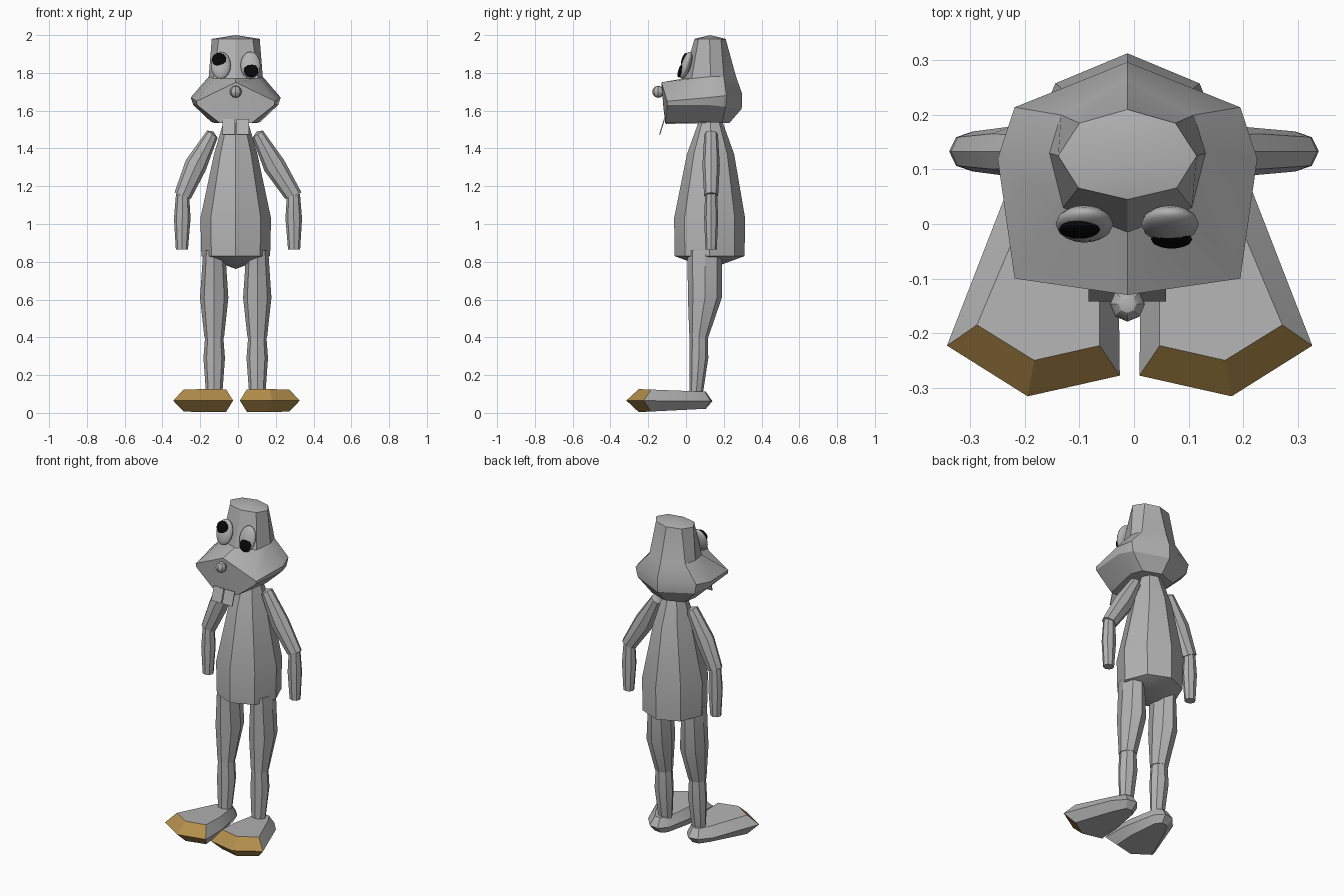
import bpy, bmesh, math
from mathutils import Vector

if "Cube" in bpy.data.objects:
    bpy.data.objects.remove(bpy.data.objects["Cube"])

CX = -0.012  # centre line of the figure


def material(name, rgb):
    m = bpy.data.materials.new(name)
    m.use_nodes = True
    m.diffuse_color = (*rgb, 1)
    m.node_tree.nodes["Principled BSDF"].inputs["Base Color"].default_value = (*rgb, 1)
    return m


grey = material("plain grey", (0.45, 0.45, 0.45))
gold = material("toe gold", (0.45, 0.27, 0.07))
black = material("pupil black", (0.002, 0.002, 0.002))


def finish(bm, name, mats, angle=30):
    bmesh.ops.recalc_face_normals(bm, faces=bm.faces)
    mesh = bpy.data.meshes.new(name)
    bm.to_mesh(mesh)
    bm.free()
    for m in mats:
        mesh.materials.append(m)
    ob = bpy.data.objects.new(name, mesh)
    bpy.context.collection.objects.link(ob)
    bpy.ops.object.select_all(action="DESELECT")
    ob.select_set(True)
    bpy.context.view_layer.objects.active = ob
    bpy.ops.object.shade_smooth_by_angle(angle=math.radians(angle))
    return ob


def loft(name, rings, start=None, end=None, mats=(grey,), paint=None):
    """Skin a stack of equal rings; ends are flat or run to a point."""
    bm = bmesh.new()
    loops = [[bm.verts.new(p) for p in r] for r in rings]
    n = len(loops[0])
    for a, b in zip(loops, loops[1:]):
        for i in range(n):
            j = (i + 1) % n
            f = bm.faces.new((a[i], a[j], b[j], b[i]))
            if paint and paint(i):
                f.material_index = 1
    for loop, tip in ((loops[0], start), (loops[-1], end)):
        if tip:
            t = bm.verts.new(tip)
            for i in range(n):
                bm.faces.new((loop[i], loop[(i + 1) % n], t))
        else:
            bm.faces.new(loop)
    return finish(bm, name, mats)


def oval(x, y, z, rx, ry, n=8, lean=0):
    """Flat ring; lean drops the +x side for slanted limbs."""
    pts = []
    for i in range(n):
        a = 2 * math.pi * i / n
        dx = rx * math.cos(a)
        pts.append((x + dx, y + ry * math.sin(a), z - dx * lean))
    return pts


def half_ring(pts):
    """Complete a front-to-back half outline by mirroring it."""
    right = [(CX + x, y, z) for x, y, z in pts]
    left = [(CX - x, y, z) for x, y, z in pts[-2:0:-1]]
    return right + left


def ball(name, loc, scale, mat, tilt=0, seg=16, rings=8, angle=30):
    bm = bmesh.new()
    bmesh.ops.create_uvsphere(bm, u_segments=seg, v_segments=rings, radius=1)
    ob = finish(bm, name, [mat], angle)
    ob.location, ob.scale = loc, scale
    ob.rotation_euler.x = math.radians(tilt)
    return ob


# Head: crown, flared cheeks and blunt muzzle in one skin
loft("head", [
    half_ring([(0, -0.105, 1.53), (0.085, -0.11, 1.535), (0.13, 0.11, 1.54), (0.11, 0.19, 1.535), (0, 0.23, 1.535)]),
    half_ring([(0, -0.12, 1.62), (0.205, -0.1, 1.63), (0.225, 0.12, 1.63), (0.195, 0.21, 1.62), (0, 0.295, 1.61)]),
    half_ring([(0, -0.13, 1.75), (0.207, -0.1, 1.65), (0.238, 0.12, 1.67), (0.207, 0.214, 1.68), (0, 0.297, 1.69)]),
    half_ring([(0, -0.015, 1.77), (0.118, 0.03, 1.77), (0.143, 0.13, 1.78), (0.122, 0.2, 1.78), (0, 0.265, 1.78)]),
    half_ring([(0, 0.045, 1.98), (0.09, 0.066, 1.98), (0.127, 0.125, 1.98), (0.088, 0.185, 1.98), (0, 0.21, 1.98)]),
], end=(CX, 0.127, 2.0))

# Eyes and pupils
for side, x, px, py, pz in (("right", -0.091, -0.1, -0.01, 1.87), ("left", 0.066, 0.069, -0.028, 1.812)):
    ball(side + "_eye", (x, 0.0, 1.84), (0.053, 0.026, 0.076), grey, -18)
    ball(side + "_pupil", (px, py, pz), (0.038, 0.013, 0.038), black, -18)

# Nose
ball("nose", (CX, -0.147, 1.7), (0.032, 0.032, 0.032), grey, seg=8, rings=6)

# Two thin front teeth
for side, x in (("right", CX - 0.037), ("left", CX + 0.037)):
    bm = bmesh.new()
    bmesh.ops.create_cube(bm, size=1)
    tooth = finish(bm, side + "_tooth", [grey])
    tooth.location = (x, -0.127, 1.514)
    tooth.scale = (0.068, 0.006, 0.085)
    tooth.rotation_euler.x = math.radians(-17)

# Body
loft("body", [
    oval(CX, 0.125, 0.83, 0.182, 0.185),
    oval(CX, 0.125, 1.03, 0.187, 0.188),
    oval(CX, 0.13, 1.37, 0.115, 0.125),
    oval(CX, 0.13, 1.55, 0.062, 0.06),
], start=(CX, 0.125, 0.762))

# Arms
for side, s, shift in (("right", -1, -0.016), ("left", 1, -0.016)):
    def arm_ring(x, z, rx, ry, lean, drift):
        return oval(s * x + shift * drift, 0.133, z, rx, ry, 8, s * lean)
    loft(side + "_upper_arm", [
        arm_ring(0.12, 1.475, 0.028, 0.036, -0.7, 1),
        arm_ring(0.208, 1.31, 0.052, 0.046, -0.55, 1),
        arm_ring(0.293, 1.15, 0.043, 0.037, -0.4, 0),
    ], start=(s * 0.115 + shift, 0.133, 1.49))
    loft(side + "_forearm", [
        arm_ring(0.293, 1.15, 0.035, 0.032, -0.3, 0),
        arm_ring(0.295, 1.03, 0.044, 0.037, 0, 0),
        arm_ring(0.297, 0.865, 0.032, 0.03, 0, 0),
    ])

# Legs
for side, s in (("right", -1), ("left", 1)):
    x = CX + s * 0.114
    loft(side + "_thigh", [
        oval(x, 0.1, 0.86, 0.058, 0.092),
        oval(x, 0.1, 0.61, 0.075, 0.09),
        oval(x, 0.068, 0.4, 0.052, 0.05),
    ])
    loft(side + "_shin", [
        oval(x, 0.068, 0.42, 0.047, 0.048),
        oval(x, 0.068, 0.29, 0.057, 0.05),
        oval(x, 0.054, 0.1, 0.043, 0.035),
    ])

# Feet: splayed outline, narrower on top and below, with painted toe caps
outline = [(0.335, -0.223), (0.187, -0.316), (0.018, -0.278), (0.02, -0.12),
           (0.06, 0.09), (0.105, 0.14), (0.165, 0.13), (0.225, 0.06)]
inner = [(0.28, -0.185), (0.175, -0.25), (0.055, -0.223), (0.055, -0.1),
         (0.08, 0.075), (0.11, 0.105), (0.15, 0.1), (0.185, 0.04)]
for side, s in (("right", -1), ("left", 1)):
    def sole(pts, front, back):
        return [(s * x - 0.008, y, front + (back - front) * (y + 0.25) / 0.36) for x, y in pts]
    loft(side + "_foot", [sole(inner, 0.004, 0.022), sole(outline, 0.065, 0.062), sole(inner, 0.126, 0.112)],
         mats=(grey, gold), paint=lambda i: i < 2)
